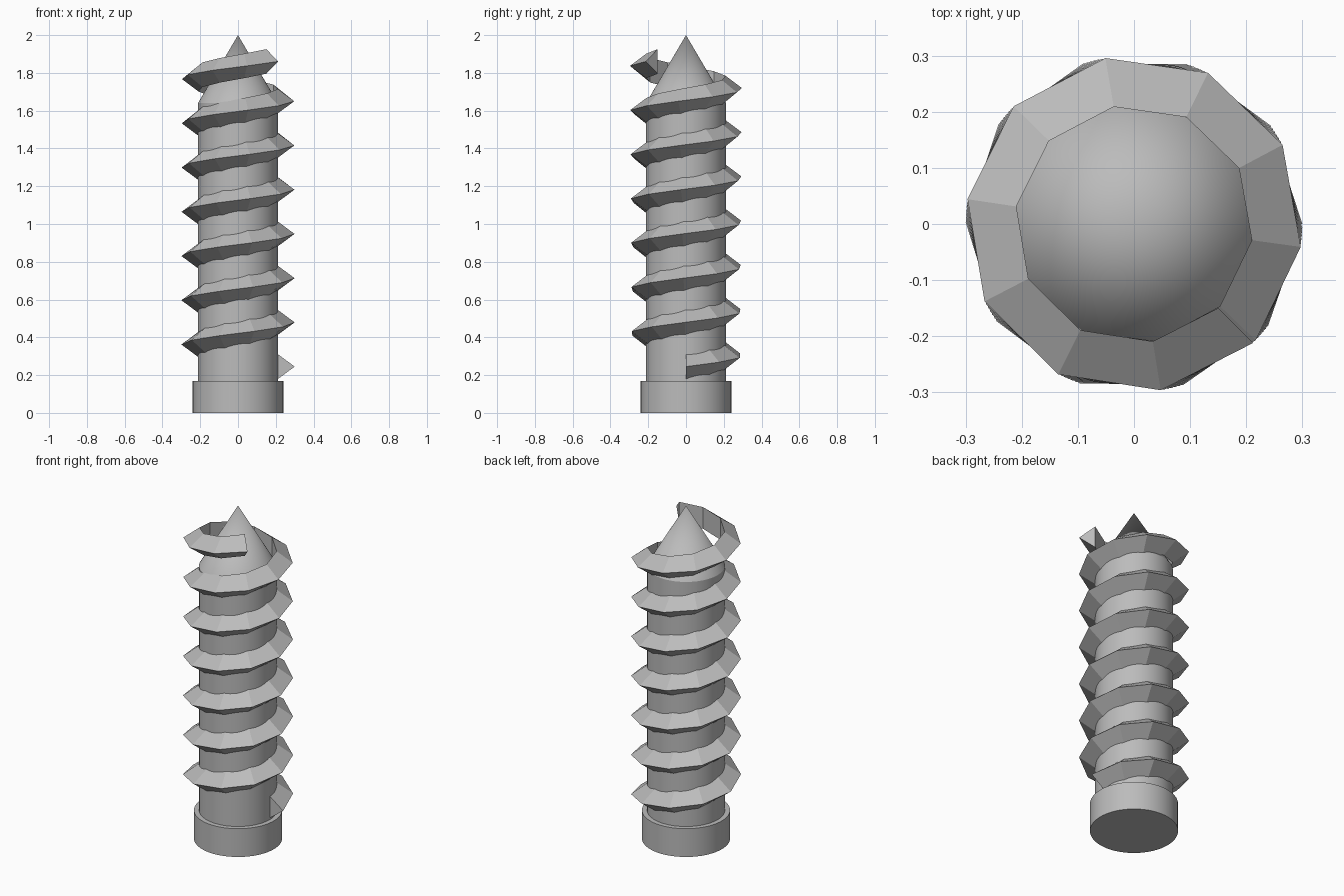
import bpy, bmesh, math

cube = bpy.data.objects.get("Cube")
if cube:
    bpy.data.objects.remove(cube, do_unlink=True)

GREY = (0.5, 0.5, 0.5, 1)
steel = bpy.data.materials.new("grey_steel")
steel.use_nodes = True
steel.diffuse_color = GREY
steel.node_tree.nodes["Principled BSDF"].inputs["Base Color"].default_value = GREY

SHAFT_R = 0.212


def finish(name, bm, smooth):
    bmesh.ops.recalc_face_normals(bm, faces=bm.faces[:])
    mesh = bpy.data.meshes.new(name)
    bm.to_mesh(mesh)
    bm.free()
    mesh.materials.append(steel)
    obj = bpy.data.objects.new(name, mesh)
    bpy.context.collection.objects.link(obj)
    if smooth:
        bpy.ops.object.select_all(action="DESELECT")
        obj.select_set(True)
        bpy.context.view_layer.objects.active = obj
        bpy.ops.object.shade_smooth_by_angle(angle=math.radians(25))
    return obj


def tapered(name, r1, r2, z1, z2):
    bm = bmesh.new()
    bmesh.ops.create_cone(bm, cap_ends=True, segments=64, radius1=r1,
                          radius2=r2, depth=z2 - z1)
    bmesh.ops.translate(bm, verts=bm.verts[:], vec=(0, 0, (z1 + z2) / 2))
    return finish(name, bm, True)


# Head, shaft and point
tapered("head", 0.24, 0.24, 0, 0.17)
tapered("shaft", SHAFT_R, SHAFT_R, 0.17, 1.64)
tapered("point", SHAFT_R, 0, 1.64, 2)

# Coarse triangular thread winding up the shaft, closed at both ends
TURNS, STEPS, PITCH, START_Z = 6.875, 69, 0.235, 0.245
section = [(SHAFT_R, -0.065), (0.3, 0), (SHAFT_R, 0.065)]
bm = bmesh.new()
rings = []
for i in range(STEPS + 1):
    turn = TURNS * i / STEPS
    a = turn * math.tau
    rings.append([bm.verts.new((r * math.cos(a), r * math.sin(a),
                                START_Z + PITCH * turn + dz))
                  for r, dz in section])
for lower, upper in zip(rings, rings[1:]):
    for j in range(3):
        k = (j + 1) % 3
        bm.faces.new((lower[j], lower[k], upper[k], upper[j]))
bm.faces.new(rings[0])
bm.faces.new(rings[-1])
finish("thread", bm, False)
